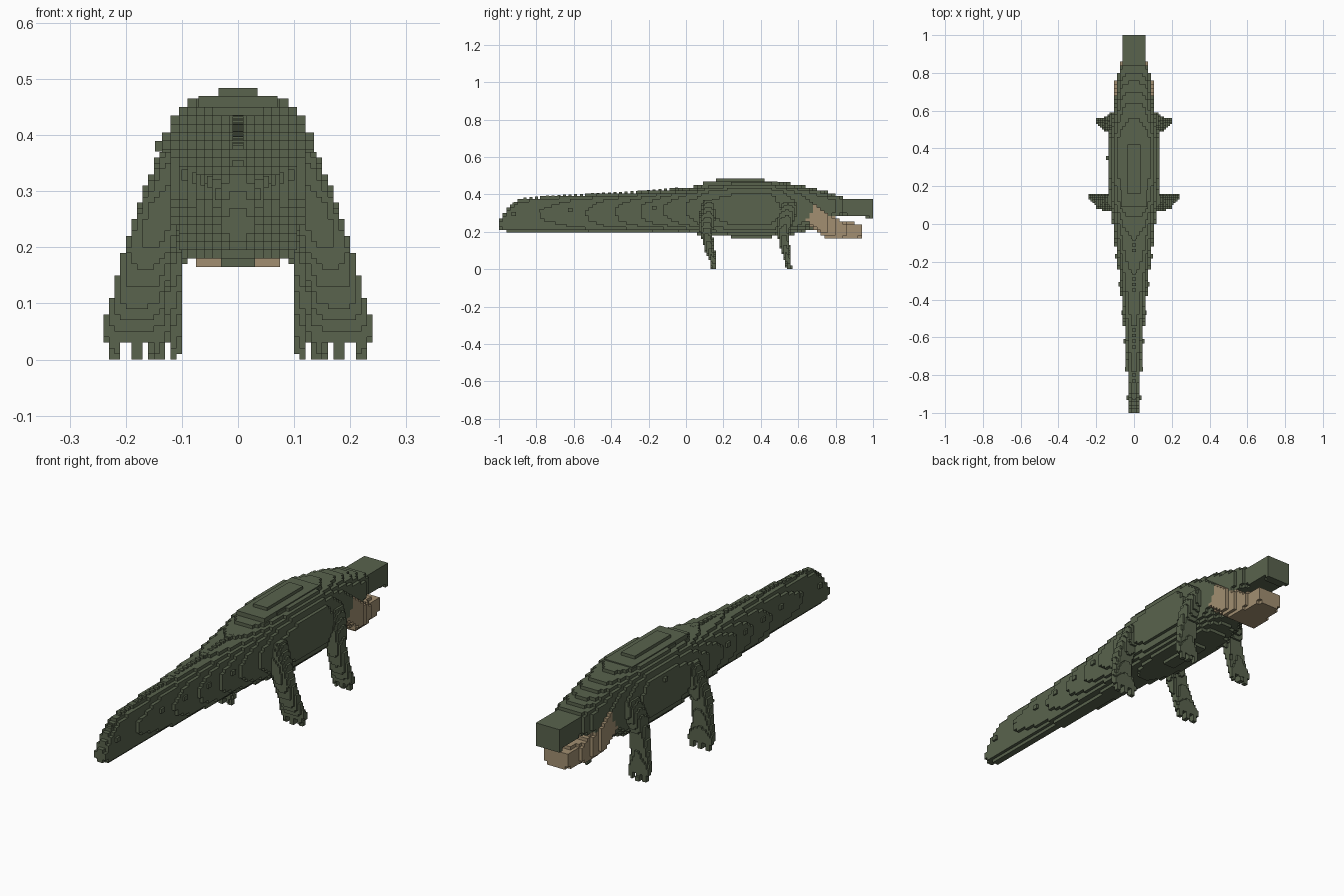
import bpy
import bmesh
import math
from mathutils import Vector

old = bpy.data.objects.get("Cube")
if old:
    bpy.data.objects.remove(old, do_unlink=True)


def material(name, rgb):
    m = bpy.data.materials.new(name)
    m.use_nodes = True
    m.diffuse_color = (*rgb, 1)
    m.node_tree.nodes["Principled BSDF"].inputs["Base Color"].default_value = (*rgb, 1)
    return m


GREEN = material("swamp green", (0.1, 0.125, 0.075))
TAN = material("jaw tan", (0.36, 0.275, 0.165))


def lerp_rows(rows, t):
    """Interpolate a list of stations at t; None outside the range."""
    for a, b in zip(rows, rows[1:]):
        if a[0] <= t <= b[0]:
            f = (t - a[0]) / (b[0] - a[0])
            return [p + (q - p) * f for p, q in zip(a, b)]
    return None


def build(name, bm, mat):
    mesh = bpy.data.meshes.new(name)
    bm.to_mesh(mesh)
    bm.free()
    mesh.materials.append(mat)
    ob = bpy.data.objects.new(name, mesh)
    bpy.context.collection.objects.link(ob)
    return ob


def voxelise(name, inside, lo, hi, step, mat):
    """Skin every filled cell with only its outward faces."""
    ranges = [range(round(a / s), round(b / s)) for a, b, s in zip(lo, hi, step)]
    cells = {(i, j, k) for i in ranges[0] for j in ranges[1] for k in ranges[2]
             if inside((i + .5) * step[0], (j + .5) * step[1], (k + .5) * step[2])}
    bm = bmesh.new()
    verts = {}

    def vert(c):
        if c not in verts:
            verts[c] = bm.verts.new([n * s for n, s in zip(c, step)])
        return verts[c]

    for cell in cells:
        for axis in range(3):
            for side in (0, 1):
                near = list(cell)
                near[axis] += 2 * side - 1
                if tuple(near) in cells:
                    continue
                u, v = (axis + 1) % 3, (axis + 2) % 3
                ring = []
                for du, dv in ((0, 0), (1, 0), (1, 1), (0, 1)):
                    c = list(cell)
                    c[axis] += side
                    c[u] += du
                    c[v] += dv
                    ring.append(vert(tuple(c)))
                bm.faces.new(ring if side else ring[::-1])
    return build(name, bm, mat)


def lofted(rows):
    """Inside test: stations of y, half width, bottom, top, roundness power."""
    def inside(x, y, z):
        row = lerp_rows(rows, y)
        if not row:
            return False
        _, w, bottom, top, power = row
        mid, h = (bottom + top) / 2, (top - bottom) / 2
        return abs(x / w) ** power + abs((z - mid) / h) ** power <= 1
    return inside


def blocks(name, boxes, mat):
    """Boxes given as centre and size."""
    bm = bmesh.new()
    for centre, size in boxes:
        made = bmesh.ops.create_cube(bm, size=1)["verts"]
        for v in made:
            v.co = Vector(centre) + v.co * Vector(size)
    return build(name, bm, mat)


# Tail, trunk, head and upper jaw as one stepped skin
BODY = [
    (-1, .022, .205, .26, 3), (-.95, .03, .2, .33, 2.6), (-.88, .034, .2, .375, 2.6),
    (-.7, .04, .2, .39, 2.6), (-.5, .055, .198, .4, 2.6), (-.3, .075, .198, .41, 2.6),
    (-.1, .1, .198, .425, 2.6), (0, .113, .195, .435, 2.7), (.12, .128, .18, .46, 2.8),
    (.25, .135, .172, .47, 3), (.45, .135, .172, .47, 3), (.55, .12, .178, .458, 3),
    (.65, .1, .208, .442, 3), (.72, .094, .225, .425, 3), (.8, .085, .28, .395, 4),
    (.85, .067, .29, .382, 5), (.94, .062, .285, .382, 6), (.99, .055, .265, .38, 6),
]
voxelise("body", lofted(BODY), (-.18, -1, .12), (.18, 1, .54), (.015, .02, .015), GREEN)

# Open lower jaw with high cheeks
JAW = [
    (.63, .102, .25, .365, 5), (.69, .104, .215, .365, 5), (.74, .104, .17, .33, 5),
    (.8, .085, .16, .275, 5), (.86, .067, .16, .25, 5), (.95, .052, .165, .245, 5),
]
voxelise("lower_jaw", lofted(JAW), (-.12, .6, .12), (.12, .96, .39), (.015, .02, .015), TAN)

# Raised back plate, nostril block and row of scutes
blocks("back_plate", [((0, .29, .472), (.07, .26, .024)),
                      ((0, .29, .46), (.14, .4, .02))], GREEN)
blocks("nose_tip", [((0, .985, .325), (.05, .03, .05))], GREEN)
scutes = []
for n in range(30):
    y = -.92 + n * .03
    _, w, bottom, top, _ = lerp_rows(BODY, y)
    scutes.append(((0, y, top - .005), (.02, .016, .022)))
    if n % 5 == 0:
        for s in (-1, 1):
            scutes.append(((s * w, y, (bottom + top) / 2 + .02), (.018, .024, .02)))
blocks("scutes", scutes, GREEN)
blocks("flank_scute", [((-.137, .35, .38), (.022, .02, .018))], GREEN)

# Leg stations: z, centre x, half width, centre y, half depth
REAR = [
    (0, .18, .056, .15, .014), (.05, .182, .062, .145, .02), (.1, .178, .05, .128, .026),
    (.2, .158, .045, .108, .034), (.28, .13, .045, .115, .045), (.37, .1, .04, .125, .04),
]
FRONT = [
    (0, .148, .05, .552, .014), (.05, .15, .054, .545, .019), (.1, .147, .045, .532, .024),
    (.2, .132, .04, .52, .033), (.28, .115, .042, .535, .05), (.36, .095, .035, .55, .045),
]


def leg(rows, side):
    def inside(x, y, z):
        row = lerp_rows(rows, z)
        if not row:
            return False
        _, cx, rx, cy, ry = row
        u, v = (side * x - cx) / rx, (y - cy) / ry
        # Gaps between the toes
        if z < .03 and math.cos(u * math.pi * 3) < -.2:
            return False
        return abs(u) ** 2.5 + abs(v) ** 2.5 <= 1
    return inside


for name, rows, y in (("rear", REAR, .12), ("front", FRONT, .54)):
    for label, side in (("left", 1), ("right", -1)):
        voxelise(f"{name}_leg_{label}", leg(rows, side),
                 (-.27, y - .1, 0), (.27, y + .1, .38), (.01, .01, .01), GREEN)
